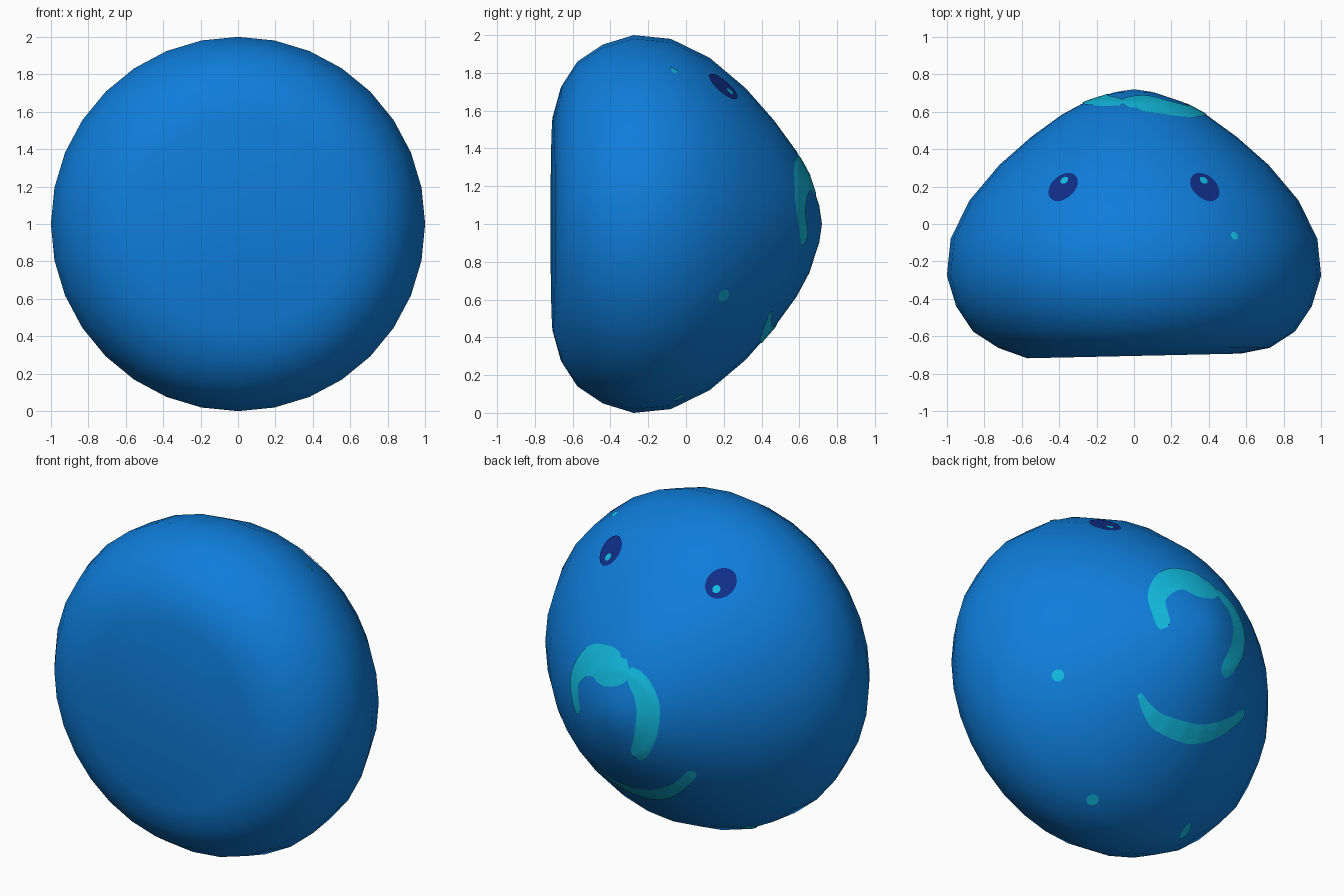
import bpy, bmesh, math
from mathutils import Vector
from mathutils.bvhtree import BVHTree

if "Cube" in bpy.data.objects:
    bpy.data.objects.remove(bpy.data.objects["Cube"])


def material(name, rgb):
    m = bpy.data.materials.new(name)
    m.diffuse_color = (*rgb, 1)
    m.use_nodes = True
    m.node_tree.nodes["Principled BSDF"].inputs["Base Color"].default_value = m.diffuse_color
    return m


BLUE = material("body blue", (0.0048, 0.205, 0.70))
CYAN = material("bright cyan", (0.006, 0.50, 0.74))
NAVY = material("navy", (0.005, 0.027, 0.24))


def finish(bm, name, mat):
    bmesh.ops.recalc_face_normals(bm, faces=bm.faces)
    mesh = bpy.data.meshes.new(name)
    bm.to_mesh(mesh)
    bm.free()
    for p in mesh.polygons:
        p.use_smooth = True
    mesh.materials.append(mat)
    ob = bpy.data.objects.new(name, mesh)
    bpy.context.collection.objects.link(ob)
    return ob


# Body: a blunt cone with a flat front, turned around the y axis (radius, y)
PROFILE = [(0.10, 0.705), (0.26, 0.652), (0.385, 0.585), (0.55, 0.465),
           (0.72, 0.315), (0.88, 0.125), (0.98, -0.08), (1.0, -0.277),
           (0.95, -0.44), (0.86, -0.575), (0.725, -0.662), (0.57, -0.705)]
SIDES = 32
bm = bmesh.new()
rings = []
for k, (r, y) in enumerate(PROFILE):
    ring = []
    for i in range(SIDES):
        a = 2 * math.pi * i / SIDES
        x = r * math.sin(a)
        tilt = 0.022 * x if k == len(PROFILE) - 1 else 0   # slightly slanted flat front
        ring.append(bm.verts.new((x, y + tilt, 1 + r * math.cos(a))))
    rings.append(ring)
for a, b in zip(rings, rings[1:]):
    for i in range(SIDES):
        j = (i + 1) % SIDES
        bm.faces.new((a[i], a[j], b[j], b[i]))
tip = bm.verts.new((0, 0.72, 1))
for i in range(SIDES):
    bm.faces.new((tip, rings[0][(i + 1) % SIDES], rings[0][i]))
bm.faces.new(rings[-1])
bmesh.ops.recalc_face_normals(bm, faces=bm.faces)
surface = BVHTree.FromBMesh(bm)
finish(bm, "body", BLUE)


# Painted spot: an oval plate laid on the body around a point
def spot(name, center, across, along, mat, lift=0.005):
    p, n, _, _ = surface.find_nearest(Vector(center))
    m = (Vector((0, 1, 0)) - n * n.y).normalized()
    t = n.cross(m)
    bm = bmesh.new()

    def put(co):
        q, qn, _, _ = surface.find_nearest(co)
        return bm.verts.new(q + qn * lift)

    middle = put(p)
    count, prev = 24, None
    for s in (0.25, 0.5, 0.75, 1.0):
        ring = [put(p + t * (across * s * math.cos(2 * math.pi * i / count))
                    + m * (along * s * math.sin(2 * math.pi * i / count)))
                for i in range(count)]
        for i in range(count):
            j = (i + 1) % count
            if prev:
                bm.faces.new((prev[i], prev[j], ring[j], ring[i]))
            else:
                bm.faces.new((middle, ring[i], ring[j]))
        prev = ring
    finish(bm, name, mat)


# Painted stroke: a band of varying width, points are (x, height from centre, half width)
def stroke(name, pts, mat, lift=0.005, steps=6, across=8):
    pts = [Vector(p) for p in pts]
    ext = [2 * pts[0] - pts[1]] + pts + [2 * pts[-1] - pts[-2]]
    path = []
    for a, b, c, d in zip(ext, ext[1:], ext[2:], ext[3:]):
        for k in range(steps):
            u = k / steps
            path.append(0.5 * (2 * b + (c - a) * u + (2 * a - 5 * b + 4 * c - d) * u * u
                               + (3 * b - a - 3 * c + d) * u ** 3))
    path.append(pts[-1])
    bm = bmesh.new()
    prev = None
    for i, p in enumerate(path):
        d = path[min(i + 1, len(path) - 1)] - path[max(i - 1, 0)]
        side = Vector((-d.y, d.x)).normalized()
        row = []
        for k in range(across + 1):
            w = p.z * (2 * k / across - 1)
            q, n, _, _ = surface.ray_cast(
                Vector((p.x + side.x * w, 2, 1 + p.y + side.y * w)), Vector((0, -1, 0)))
            row.append(bm.verts.new(q + n * lift))
        if prev:
            for k in range(across):
                bm.faces.new((prev[k], prev[k + 1], row[k + 1], row[k]))
        prev = row
    ob = finish(bm, name, mat)
    # make the plate face outwards
    if sum(f.normal.y for f in ob.data.polygons) < 0:
        ob.data.flip_normals()


# Eyes with highlights
for sx, side in ((1, "right"), (-1, "left")):
    spot(side + "_eye", (0.38 * sx, 0.20, 1.73), 0.082, 0.098, NAVY)
    spot(side + "_eye_highlight", (0.37 * sx, 0.23, 1.70), 0.022, 0.024, CYAN, 0.009)

# Curl around the tip, in two strokes
stroke("curl_thick", [(0.295, -0.10, 0.02), (0.31, -0.07, 0.038), (0.34, 0.08, 0.045),
                      (0.275, 0.20, 0.065), (0.19, 0.255, 0.085), (0.09, 0.255, 0.105),
                      (0.0, 0.26, 0.08), (-0.05, 0.29, 0.04)], CYAN)
stroke("curl_tail", [(-0.06, 0.275, 0.02), (-0.11, 0.235, 0.05), (-0.17, 0.17, 0.06),
                     (-0.205, 0.08, 0.065), (-0.20, -0.04, 0.062), (-0.17, -0.14, 0.055),
                     (-0.13, -0.22, 0.045), (-0.11, -0.26, 0.02)], CYAN)

# Curved band under the tip
stroke("smile_band", [(0.335, -0.465, 0.01), (0.26, -0.53, 0.025), (0.165, -0.575, 0.038),
                      (0.0, -0.582, 0.045), (-0.11, -0.558, 0.043), (-0.21, -0.505, 0.038),
                      (-0.31, -0.425, 0.03), (-0.38, -0.345, 0.025), (-0.395, -0.32, 0.012)], CYAN)

# Loose dots
spot("upper_dot", (0.535, -0.065, 1.81), 0.022, 0.022, CYAN)
spot("side_dot", (0.727, 0.20, 0.62), 0.034, 0.036, CYAN)
spot("lower_dot", (0.275, -0.035, 0.085), 0.034, 0.036, CYAN)
spot("under_oval", (-0.41, -0.035, 0.13), 0.033, 0.065, CYAN)
